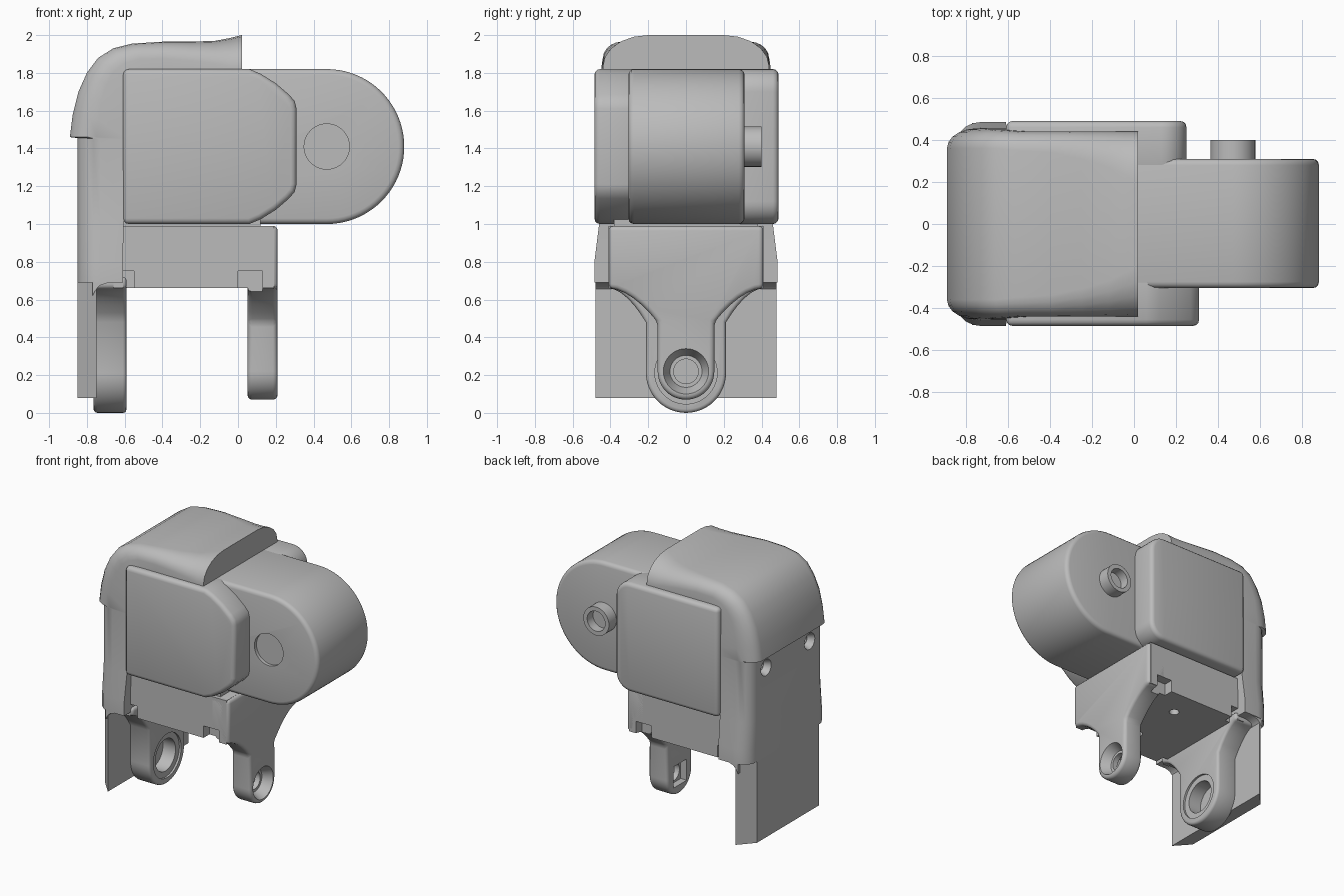
import bpy, bmesh, math
from mathutils import Vector, Matrix

if "Cube" in bpy.data.objects:
    bpy.data.objects.remove(bpy.data.objects["Cube"])

grey = bpy.data.materials.new("plain_grey")
grey.diffuse_color = (0.5, 0.5, 0.5, 1)
grey.use_nodes = True
grey.node_tree.nodes["Principled BSDF"].inputs["Base Color"].default_value = grey.diffuse_color
parts, cutters = [], []


def finish(name, bm, bevel=0.0, cutter=False):
    bmesh.ops.recalc_face_normals(bm, faces=bm.faces)
    mesh = bpy.data.meshes.new(name)
    bm.to_mesh(mesh)
    bm.free()
    ob = bpy.data.objects.new(name, mesh)
    bpy.context.collection.objects.link(ob)
    mesh.materials.append(grey)
    if bevel:
        m = ob.modifiers.new("round", 'BEVEL')
        m.width, m.segments, m.limit_method = bevel, 3, 'ANGLE'
        m.angle_limit = math.radians(40)
    ob.hide_render = cutter
    (cutters if cutter else parts).append(ob)
    return ob


def loft(name, rings, **kw):
    """Skin closed rings of equal length and cap both ends."""
    bm = bmesh.new()
    vs = [[bm.verts.new(p) for p in r] for r in rings]
    n = len(vs[0])
    for a, b in zip(vs, vs[1:]):
        for i in range(n):
            j = (i + 1) % n
            bm.faces.new((a[i], a[j], b[j], b[i]))
    bm.faces.new(vs[0])
    bm.faces.new(vs[-1])
    return finish(name, bm, **kw)


def prism(name, pts, axis, a, b, **kw):
    """Extrude a profile along axis: 'x' uses (y, z), 'y' uses (x, z), 'z' uses (x, y)."""
    i = 'xyz'.index(axis)
    def at(p, d):
        c = list(p)
        c.insert(i, d)
        return c
    return loft(name, [[at(p, d) for p in pts] for d in (a, b)], **kw)


def box(name, x0, x1, y0, y1, z0, z1, **kw):
    return prism(name, [(x0, y0), (x1, y0), (x1, y1), (x0, y1)], 'z', z0, z1, **kw)


def rod(name, axis, centre, r, length, r2=None, **kw):
    """Cylinder or cone starting at centre; r at the start, r2 at the far end."""
    bm = bmesh.new()
    d = Vector(axis)
    rot = d.to_track_quat('Z', 'Y').to_matrix().to_4x4()
    mid = Vector(centre) + d * length / 2
    bmesh.ops.create_cone(bm, cap_ends=True, segments=40, radius1=r,
                          radius2=r if r2 is None else r2, depth=length,
                          matrix=Matrix.Translation(mid) @ rot)
    return finish(name, bm, **kw)


def cut(ob, cutter):
    m = ob.modifiers.new("cut", 'BOOLEAN')
    m.operation, m.object, m.solver = 'DIFFERENCE', cutter, 'EXACT'


def hole(ob, axis, centre, r, length, r2=None):
    cut(ob, rod("hole_cutter", axis, centre, r, length, r2, cutter=True))


def arc(cx, cz, r, a0, a1, n):
    return [(cx + r * math.cos(math.radians(a0 + (a1 - a0) * i / n)),
             cz + r * math.sin(math.radians(a0 + (a1 - a0) * i / n))) for i in range(n + 1)]


# round drum with a shallow disc recess and a hollow axle boss
drum = prism("drum", [(-0.6, 1.0)] + arc(0.47, 1.41, 0.41, -90, 90, 40) + [(-0.6, 1.82)],
             'y', -0.305, 0.31, bevel=0.03)
hole(drum, (0, 1, 0), (0.47, -0.4, 1.41), 0.12, 0.12)
boss = rod("axle_boss", (0, 1, 0), (0.47, 0.28, 1.41), 0.107, 0.12)
hole(boss, (0, 1, 0), (0.47, 0.33, 1.41), 0.075, 0.1)

# side housings
half = [(0.06, 1.0), (0.12, 1.025), (0.2, 1.075), (0.27, 1.135), (0.3, 1.17), (0.31, 1.21)]
prism("front_housing", [(-0.608, 1.0)] + half + [(x, 2.82 - z) for x, z in half[::-1]]
      + [(-0.608, 1.82)], 'y', -0.485, -0.25, bevel=0.03)
prism("rear_housing", [(-0.608, 1.0)] + arc(0.13, 1.12, 0.12, -90, 0, 8)
      + arc(0.13, 1.70, 0.12, 0, 90, 8) + [(-0.608, 1.82)], 'y', 0.25, 0.49, bevel=0.03)


def shell_ring(ox, oz, ix, iz, flat, edge, drop):
    """Rounded section between an outer point and an inner point of the shell."""
    o, i = Vector((ox, 0, oz)), Vector((ix, 0, iz))
    d = (i - o).normalized()
    side = [(flat, 0.0)]
    for k in range(1, 6):
        t = math.radians(18 * k)
        side.append((flat + (edge - flat) * math.sin(t), drop * (1 - math.cos(t))))
    side.append((edge, (i - o).length))
    pts = side + [(-y, h) for y, h in side[::-1]]
    return [o + d * h + Vector((0, y, 0)) for y, h in pts]


# back shell sweeping up and over into the top hood
hood = [
    (-0.85, 0.69, -0.61, 0.69, 0.37, 0.485, 0.12),
    (-0.85, 0.80, -0.61, 0.80, 0.37, 0.485, 0.12),
    (-0.85, 1.00, -0.605, 1.00, 0.36, 0.46, 0.12),
    (-0.85, 1.455, -0.60, 1.45, 0.36, 0.455, 0.12),
    (-0.89, 1.46, -0.60, 1.46, 0.36, 0.455, 0.14),
    (-0.875, 1.58, -0.60, 1.52, 0.36, 0.455, 0.14),
    (-0.845, 1.70, -0.59, 1.60, 0.36, 0.455, 0.13),
    (-0.80, 1.80, -0.57, 1.67, 0.36, 0.45, 0.12),
    (-0.74, 1.88, -0.55, 1.72, 0.36, 0.45, 0.11),
    (-0.66, 1.93, -0.53, 1.76, 0.36, 0.445, 0.10),
    (-0.56, 1.955, -0.48, 1.78, 0.35, 0.44, 0.09),
    (-0.40, 1.965, -0.38, 1.80, 0.34, 0.44, 0.09),
    (-0.25, 1.965, -0.24, 1.80, 0.31, 0.44, 0.10),
    (-0.12, 1.97, -0.12, 1.80, 0.27, 0.44, 0.12),
    (-0.04, 1.985, -0.04, 1.80, 0.23, 0.44, 0.15),
    (0.02, 2.0, 0.02, 1.80, 0.20, 0.44, 0.165)]
shell = loft("back_shell_and_hood", [shell_ring(*s) for s in hood])
for y in (-0.26, 0.26):
    hole(shell, (1, 0, 0), (-0.86, y, 1.36), 0.065, 0.06, 0.04)
    hole(shell, (1, 0, 0), (-0.82, y, 1.36), 0.035, 0.1)

# hanging back plate with chamfered corners
prism("back_plate", [(-0.75, -0.48), (-0.85, -0.37), (-0.85, 0.37), (-0.75, 0.48)],
      'z', 0.08, 0.70)
# fillet below the shell where it meets the plate
prism("plate_fillet", [(-0.77, 0.70), (-0.77, 0.62), (-0.755, 0.65), (-0.73, 0.675),
                       (-0.69, 0.688), (-0.62, 0.70)], 'y', -0.48, 0.48)

# lower block with side notches and screw holes underneath
block = box("lower_block", -0.66, 0.19, -0.41, 0.41, 0.66, 0.99)
box("block_spacer", -0.62, 0.12, -0.38, 0.38, 0.95, 1.05)
for s in (-1, 1):
    for x0, x1 in ((-0.61, -0.55), (0.0, 0.13)):
        y0, y1 = sorted((s * 0.34, s * 0.5))
        cut(block, box("notch_cutter", x0, x1, y0, y1, 0.6, 0.75, cutter=True))
    hole(block, (0, 0, 1), (-0.2, s * 0.2, 0.6), 0.035, 0.16)


def lug_profile(r, cz, neck, top_w, shoulder, top):
    """Rounded tongue flaring to a wide top."""
    right = [(r, neck)]
    for k in range(1, 7):
        t = k / 6
        right.append((r + (top_w - r) * t, neck + (shoulder - neck) * (1 - (1 - t) ** 1.8)))
    right.append((top_w, top))
    return arc(0, cz, r, -180, 0, 24) + right + [(-y, z) for y, z in right[::-1]]


# right lug: countersunk outside, square nut pocket inside
lug = prism("right_lug", lug_profile(0.15, 0.22, 0.48, 0.41, 0.66, 0.99),
            'x', 0.05, 0.21, bevel=0.025)
hole(lug, (1, 0, 0), (0.0, 0, 0.22), 0.065, 0.3)
hole(lug, (-1, 0, 0), (0.22, 0, 0.22), 0.125, 0.08, 0.085)
cut(lug, box("pocket_cutter", 0.0, 0.10, -0.08, 0.08, 0.14, 0.30, cutter=True))
for s in (-1, 1):
    y0, y1 = sorted((s * 0.34, s * 0.5))
    cut(lug, box("notch_cutter", 0.0, 0.13, y0, y1, 0.5, 0.75, cutter=True))

# left lug: wider, with a stepped bore
lug = prism("left_lug", lug_profile(0.212, 0.212, 0.48, 0.41, 0.66, 0.72),
            'x', -0.765, -0.59, bevel=0.02)
hole(lug, (-1, 0, 0), (-0.55, 0, 0.212), 0.165, 0.055)
hole(lug, (-1, 0, 0), (-0.55, 0, 0.212), 0.12, 0.16)

# bake modifiers, smooth curved faces, remove cutters
bpy.ops.object.select_all(action='DESELECT')
for ob in parts:
    ob.select_set(True)
bpy.context.view_layer.objects.active = parts[0]
bpy.ops.object.convert(target='MESH')
bpy.ops.object.shade_smooth_by_angle(angle=math.radians(35))
for c in cutters:
    bpy.data.objects.remove(c)
